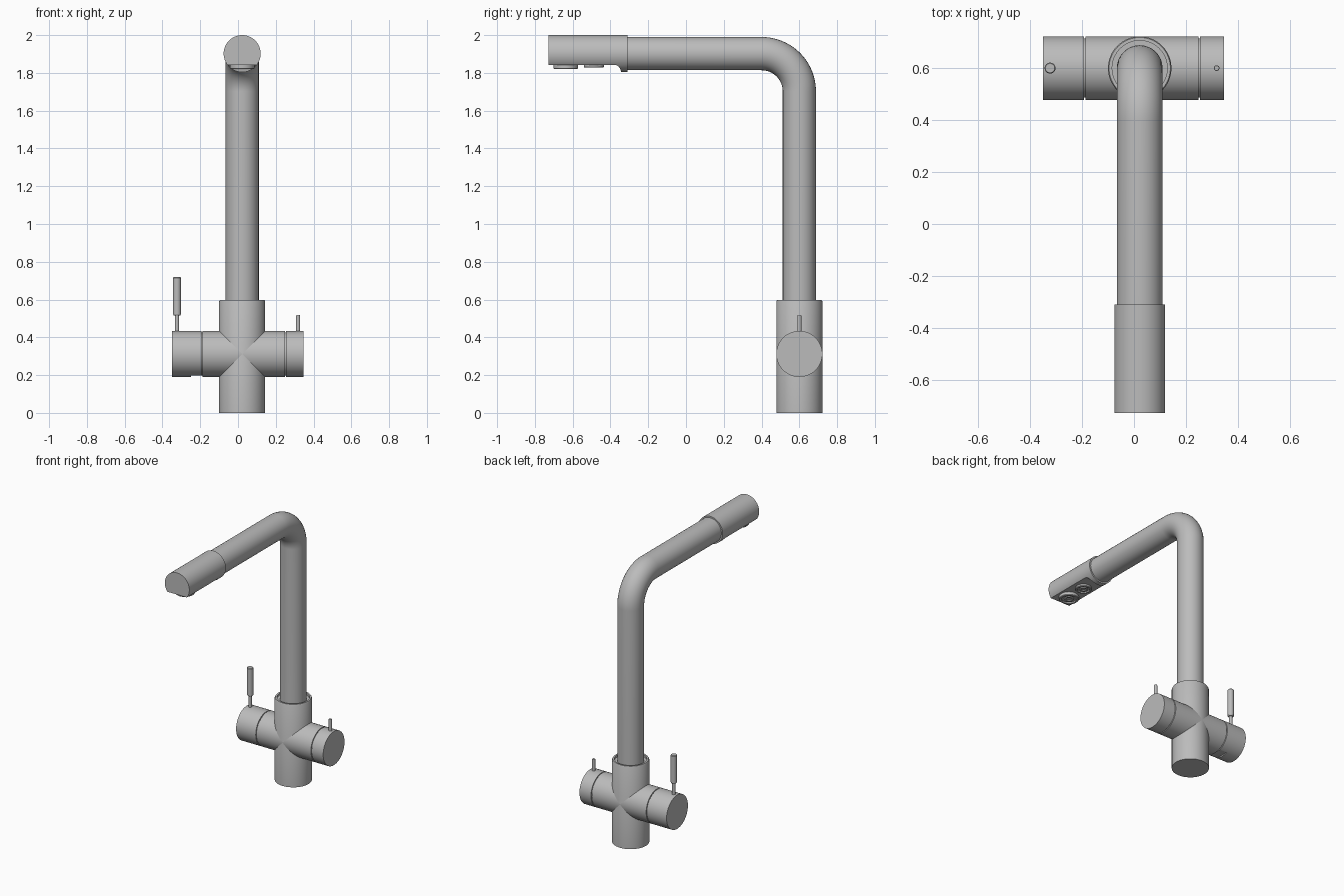
import bpy, bmesh, math
from mathutils import Matrix, Vector

cube = bpy.data.objects.get("Cube")
if cube:
    bpy.data.objects.remove(cube, do_unlink=True)

# Single brushed steel colour
steel = bpy.data.materials.new("brushed steel grey")
steel.use_nodes = True
grey = (0.5, 0.5, 0.5, 1)
steel.diffuse_color = grey
steel.node_tree.nodes["Principled BSDF"].inputs["Base Color"].default_value = grey

CX, CY = 0.022, 0.6       # column axis
BODY_Z, SPOUT_Z = 0.312, 1.902
BODY_R, PIPE_R, HEAD_R = 0.122, 0.088, 0.098


def activate(obj):
    bpy.ops.object.select_all(action='DESELECT')
    obj.select_set(True)
    bpy.context.view_layer.objects.active = obj


def add_object(name, bm):
    mesh = bpy.data.meshes.new(name)
    bm.to_mesh(mesh)
    bm.free()
    mesh.materials.append(steel)
    obj = bpy.data.objects.new(name, mesh)
    bpy.context.collection.objects.link(obj)
    return obj


def smooth(obj):
    activate(obj)
    bpy.ops.object.shade_smooth_by_angle(angle=math.radians(30))


def lathe(name, profile, origin, axis=(0, 0, 1), sides=64):
    """Revolve (radius, distance) pairs about an axis through origin."""
    bm = bmesh.new()
    verts = [bm.verts.new((r, 0, h)) for r, h in profile]
    edges = [bm.edges.new(pair) for pair in zip(verts, verts[1:])]
    bmesh.ops.spin(bm, geom=verts + edges, cent=(0, 0, 0), axis=(0, 0, 1),
                   angle=math.tau, steps=sides)
    bmesh.ops.remove_doubles(bm, verts=bm.verts, dist=0.0002)
    bmesh.ops.recalc_face_normals(bm, faces=bm.faces)
    turn = Vector((0, 0, 1)).rotation_difference(Vector(axis)).to_matrix().to_4x4()
    bm.transform(Matrix.Translation(origin) @ turn)
    obj = add_object(name, bm)
    smooth(obj)
    return obj


def cut(obj, outline, x0, x1):
    """Subtract a (y, z) outline extruded from x0 to x1."""
    bm = bmesh.new()
    face = bm.faces.new([bm.verts.new((x0, y, z)) for y, z in outline])
    grown = bmesh.ops.extrude_face_region(bm, geom=[face])["geom"]
    bmesh.ops.translate(bm, vec=(x1 - x0, 0, 0),
                        verts=[v for v in grown if isinstance(v, bmesh.types.BMVert)])
    bmesh.ops.recalc_face_normals(bm, faces=bm.faces)
    cutter = add_object("cutter", bm)
    cutter.hide_render = True
    mod = obj.modifiers.new("cut", 'BOOLEAN')
    mod.operation, mod.solver, mod.object = 'DIFFERENCE', 'EXACT', cutter
    activate(obj)
    bpy.ops.object.modifier_apply(modifier=mod.name)
    bpy.data.objects.remove(cutter, do_unlink=True)
    smooth(obj)


# Upright column with a recessed ring around the pipe
lathe("column", [(0, 0), (BODY_R, 0), (BODY_R, 0.59), (0.118, 0.597),
                 (0.106, 0.597), (0.106, 0.582), (0, 0.582)], (CX, CY, 0))

# Cross body with a groove before each handle
R, G = BODY_R, BODY_R - 0.008
body = lathe("cross_body", [(0, -0.35), (R, -0.35), (R, -0.193), (G, -0.193),
                            (G, -0.187), (R, -0.187), (R, 0.248), (G, 0.248),
                            (G, 0.254), (R, 0.254), (R, 0.346), (0, 0.346)],
             (0, CY, BODY_Z), (1, 0, 0))
# Shallow relief under the large handle
cut(body, [(0.4, 0.1), (0.8, 0.1), (0.8, 0.199), (0.4, 0.199)], -0.25, -0.19)

# Levers
STEM = 0.011
lathe("right_lever_stem", [(0, 0.41), (STEM, 0.41), (STEM, 0.53), (0, 0.53)],
      (-0.323, CY, 0), sides=24)
lathe("right_lever_grip", [(0, 0.516), (0.017, 0.516), (0.021, 0.522),
                           (0.021, 0.715), (0.018, 0.719), (0, 0.719)],
      (-0.323, CY, 0), sides=32)
lathe("left_lever", [(0, 0.41), (STEM, 0.41), (STEM, 0.514), (0.009, 0.517),
                     (0, 0.517)], (0.318, CY, 0), sides=24)

# Bent spout pipe
BEND = 0.2
path = [(CY, 0.56)]
for i in range(25):
    a = math.radians(90 * i / 24)
    path.append((CY - BEND + BEND * math.cos(a), SPOUT_Z - BEND + BEND * math.sin(a)))
path.append((-0.33, SPOUT_Z))
curve = bpy.data.curves.new("spout_pipe", 'CURVE')
curve.dimensions = '3D'
curve.bevel_depth = PIPE_R
curve.bevel_resolution = 14
curve.use_fill_caps = True
spline = curve.splines.new('POLY')
spline.points.add(len(path) - 1)
for point, (y, z) in zip(spline.points, path):
    point.co = (CX, y, z, 1)
curve.materials.append(steel)
pipe = bpy.data.objects.new("spout_pipe", curve)
bpy.context.collection.objects.link(pipe)
activate(pipe)
bpy.ops.object.convert(target='MESH')
smooth(bpy.context.object)

# Spray head, cut flat underneath with a rounded step at the rear lip
head = lathe("spray_head", [(0, -0.727), (HEAD_R, -0.727), (HEAD_R, -0.31), (0, -0.31)],
             (CX, 0, SPOUT_Z), (0, 1, 0))
FLAT_Z, STEP = 1.843, 0.036
outline = [(-0.8, 1.7), (-0.8, FLAT_Z)]
for i in range(9):
    a = math.radians(90 - 90 * i / 8)
    outline.append((-0.381 + STEP * math.cos(a), FLAT_Z - STEP + STEP * math.sin(a)))
outline.append((-0.345, 1.7))
cut(head, outline, CX - 0.2, CX + 0.2)

# Two outlets with concentric rings
for name, y, r, drop in (("front_outlet", -0.637, 0.065, 0.023),
                         ("rear_outlet", -0.488, 0.053, 0.015)):
    low = drop - 0.008
    lathe(name, [(0, -0.01), (r, -0.01), (r, drop - 0.004), (r - 0.004, drop),
                 (r * 0.75, drop), (r * 0.72, low), (r * 0.5, low),
                 (r * 0.48, drop - 0.002), (r * 0.3, drop - 0.002),
                 (r * 0.28, low), (0, low)],
          (CX, y, FLAT_Z), (0, 0, -1), sides=48)
